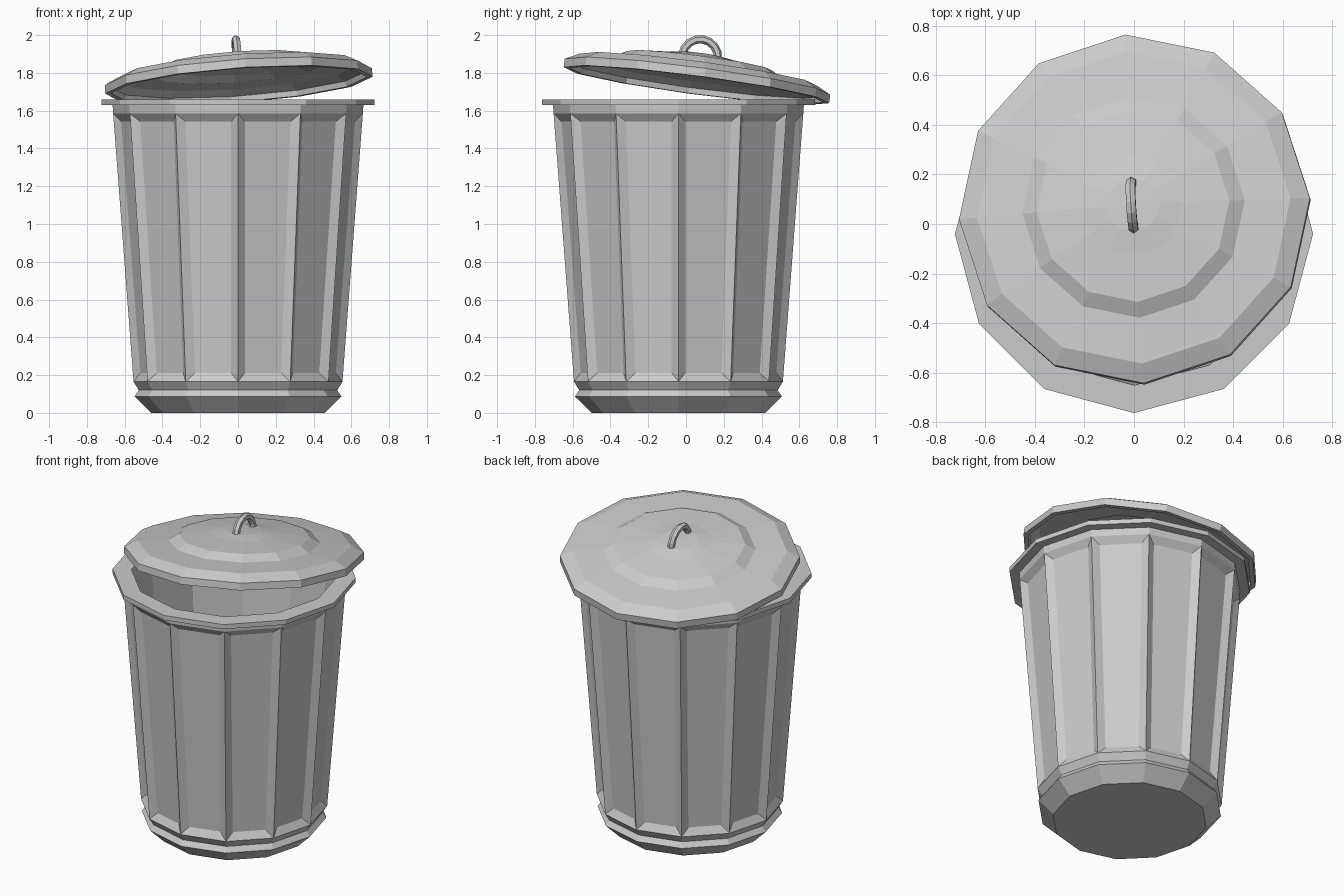
import bpy, bmesh
from math import pi, sin, cos, radians
from mathutils import Matrix, Vector

if "Cube" in bpy.data.objects:
    bpy.data.objects.remove(bpy.data.objects["Cube"])

SIDES = 12


def finish(bm, name, matrix):
    bmesh.ops.remove_doubles(bm, verts=bm.verts, dist=1e-4)
    bmesh.ops.recalc_face_normals(bm, faces=bm.faces)
    mesh = bpy.data.meshes.new(name)
    bm.to_mesh(mesh)
    bm.free()
    obj = bpy.data.objects.new(name, mesh)
    obj.matrix_world = matrix
    bpy.context.collection.objects.link(obj)
    return obj


def lathe(name, profile, matrix, panel=None):
    """Revolve (radius, height) points; recess the faces of one profile segment."""
    bm = bmesh.new()
    rings = []
    for r, z in profile:
        if r == 0:
            rings.append([bm.verts.new((0, 0, z))] * SIDES)
        else:
            rings.append([bm.verts.new((r * cos(2 * pi * k / SIDES),
                                        r * sin(2 * pi * k / SIDES), z))
                          for k in range(SIDES)])
    panels = []
    for i, (a, b) in enumerate(zip(rings, rings[1:])):
        for k in range(SIDES):
            n = (k + 1) % SIDES
            corners = list(dict.fromkeys([a[k], a[n], b[n], b[k]]))
            f = bm.faces.new(corners)
            if i == panel:
                panels.append(f)
    if panels:
        bmesh.ops.recalc_face_normals(bm, faces=bm.faces)
        bmesh.ops.inset_individual(bm, faces=panels, thickness=0.045,
                                   depth=-0.028, use_even_offset=True)
    return finish(bm, name, matrix)


# Can body: foot, groove, recessed panels, flat rim and hollow inside
lathe("can_body",
      [(0, 0), (0.46, 0), (0.548, 0.087), (0.525, 0.12), (0.553, 0.165),
       (0.661, 1.585), (0.664, 1.63), (0.722, 1.63), (0.722, 1.66),
       (0.61, 1.66), (0.60, 1.56), (0.49, 0.17), (0, 0.165)],
      Matrix.Translation((0, -0.04, 0)), panel=4)

# Tilted frame shared by the lid and its handle
tilt = Vector((0, 0, 1)).rotation_difference(Vector((-0.071, 0.132, 1)))
lid_frame = (Matrix.Translation((0.005, 0.055, 1.735)) @ tilt.to_matrix().to_4x4()
             @ Matrix.Rotation(radians(3.2), 4, 'Z'))

# Lid: rim, bevel, stepped ring and low dome, with a hollow underside
lathe("lid",
      [(0, 0.168), (0.11, 0.165), (0.20, 0.15), (0.39, 0.13), (0.45, 0.095),
       (0.635, 0.083), (0.71, 0.045), (0.71, 0), (0.68, 0), (0.675, 0.03),
       (0.62, 0.06), (0.44, 0.072), (0.38, 0.105), (0.20, 0.125), (0, 0.14)],
      lid_frame)

# Handle: hexagonal tube swept along an arch
bm = bmesh.new()
rings = []
path = [(0.095, 0.13)] + [(0.095 * cos(pi * i / 8), 0.15 + 0.095 * sin(pi * i / 8))
                          for i in range(9)] + [(-0.095, 0.13)]
for i, (y, z) in enumerate(path):
    ang = pi * min(max(i - 1, 0), 8) / 8
    out = Vector((0, cos(ang), sin(ang)))
    rings.append([bm.verts.new(Vector((0, y, z)) + 0.022 * (out * cos(pi * j / 3)
                  + Vector((1, 0, 0)) * sin(pi * j / 3))) for j in range(6)])
for a, b in zip(rings, rings[1:]):
    for j in range(6):
        bm.faces.new((a[j], a[(j + 1) % 6], b[(j + 1) % 6], b[j]))
bm.faces.new(rings[0])
bm.faces.new(rings[-1])
finish(bm, "lid_handle", lid_frame)
